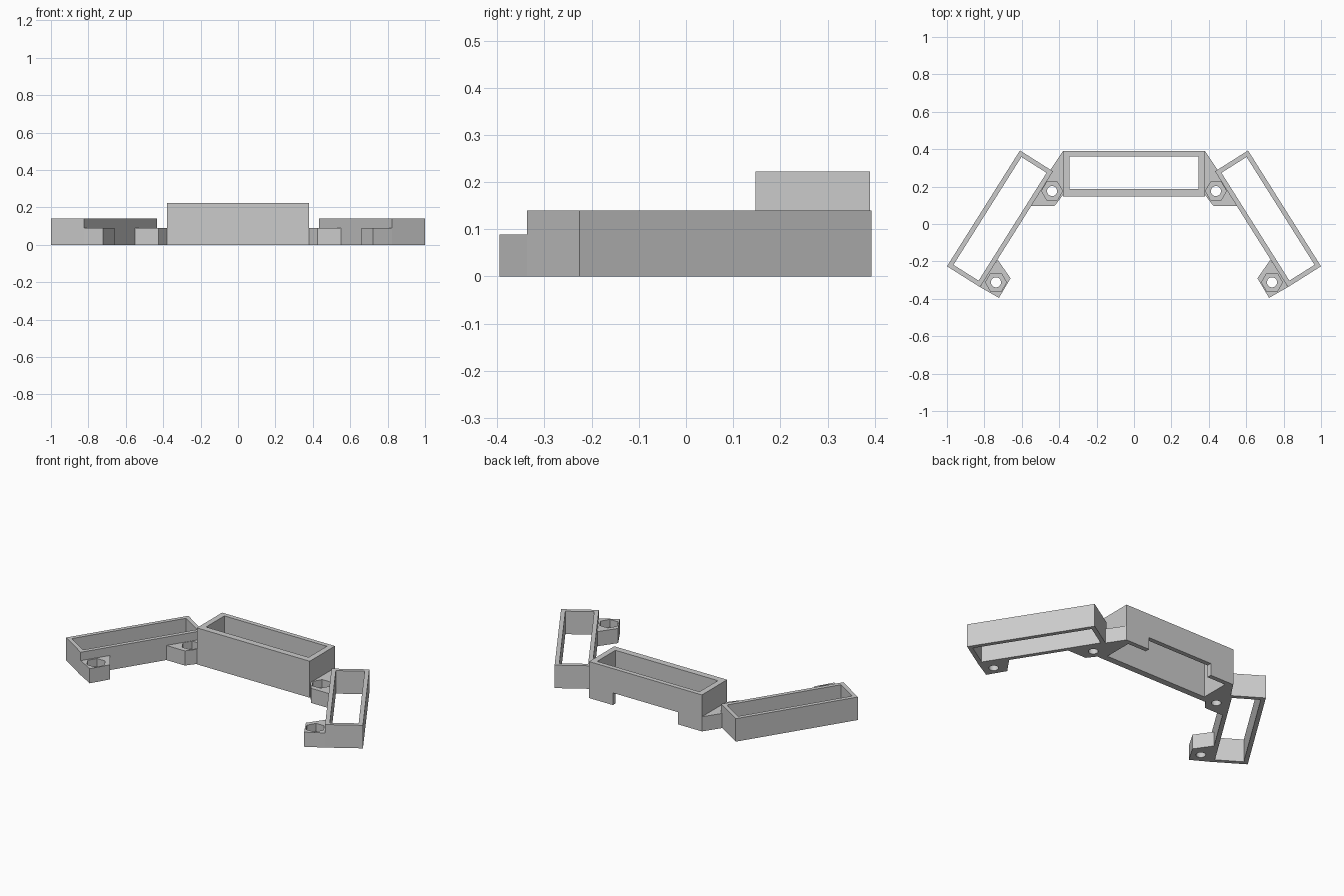
import bpy, bmesh, math
from mathutils import Vector

if "Cube" in bpy.data.objects:
    bpy.data.objects.remove(bpy.data.objects["Cube"], do_unlink=True)

grey = bpy.data.materials.new("plain grey")
grey.use_nodes = True
grey.diffuse_color = (0.6, 0.6, 0.6, 1)
grey.node_tree.nodes["Principled BSDF"].inputs["Base Color"].default_value = (0.6, 0.6, 0.6, 1)


def prism(name, outline, z0, z1):
    """Extrude a flat outline from z0 to z1."""
    bm = bmesh.new()
    face = bm.faces.new([bm.verts.new((p[0], p[1], z0)) for p in outline])
    top = bmesh.ops.extrude_face_region(bm, geom=[face])["geom"]
    moved = [v for v in top if isinstance(v, bmesh.types.BMVert)]
    bmesh.ops.translate(bm, verts=moved, vec=(0, 0, z1 - z0))
    bmesh.ops.recalc_face_normals(bm, faces=bm.faces)
    mesh = bpy.data.meshes.new(name)
    bm.to_mesh(mesh)
    bm.free()
    mesh.materials.append(grey)
    obj = bpy.data.objects.new(name, mesh)
    bpy.context.collection.objects.link(obj)
    return obj


def cut(obj, cutter):
    """Subtract the cutter and throw it away."""
    cutter.hide_render = True
    mod = obj.modifiers.new("cut", "BOOLEAN")
    mod.operation = "DIFFERENCE"
    mod.solver = "EXACT"
    mod.object = cutter
    bpy.context.view_layer.objects.active = obj
    bpy.ops.object.modifier_apply(modifier=mod.name)
    bpy.data.objects.remove(cutter, do_unlink=True)


def rect(x0, x1, y0, y1):
    return [(x0, y0), (x1, y0), (x1, y1), (x0, y1)]


def circle(centre, radius, sides):
    return [(centre[0] + radius * math.cos(math.tau * i / sides),
             centre[1] + radius * math.sin(math.tau * i / sides)) for i in range(sides)]


# Central open frame with a wide notch under the back wall
box = prism("centre_frame", rect(-0.38, 0.38, 0.147, 0.39), 0, 0.222)
cut(box, prism("cutter", rect(-0.345, 0.345, 0.186, 0.362), -0.1, 0.4))
cut(box, prism("cutter", rect(-0.22, 0.22, 0.3, 0.5), -0.1, 0.074))

# Angled side frames: start at the inner near corner, run along and across
start = Vector((0.433, 0.2815))
along = Vector((0.39, -0.619)).normalized()
across = Vector((-along.y, along.x))
length, width, wall = 0.7316, 0.209, 0.025


def arm_rect(inset):
    return [start + along * a + across * b
            for a, b in ((inset, inset), (length - inset, inset),
                         (length - inset, width - inset), (inset, width - inset))]


# Screw lugs: outline and hole centre
lugs = {
    "rear_lug": ([(0.38, 0.39), (0.38, 0.155), (0.425, 0.096), (0.55, 0.096),
                  (0.433, 0.2815), (0.455, 0.277)], (0.438, 0.176)),
    "front_lug": ([start + along * length, (0.722, -0.395), (0.66, -0.29),
                   (0.73, -0.19)], (0.738, -0.312)),
}

for side, s in (("left", 1), ("right", -1)):
    def flip(points):
        return [(p[0] * s, p[1]) for p in points]

    arm = prism(side + "_frame", flip(arm_rect(0)), 0, 0.14)
    cut(arm, prism("cutter", flip(arm_rect(wall)), -0.1, 0.3))

    for name, (outline, centre) in lugs.items():
        lug = prism(side + "_" + name, flip(outline), 0, 0.089)
        # hexagonal nut pocket over a round through hole
        cut(lug, prism("cutter", flip(circle(centre, 0.056, 6)), 0.042, 0.3))
        cut(lug, prism("cutter", flip(circle(centre, 0.027, 24)), -0.1, 0.3))
